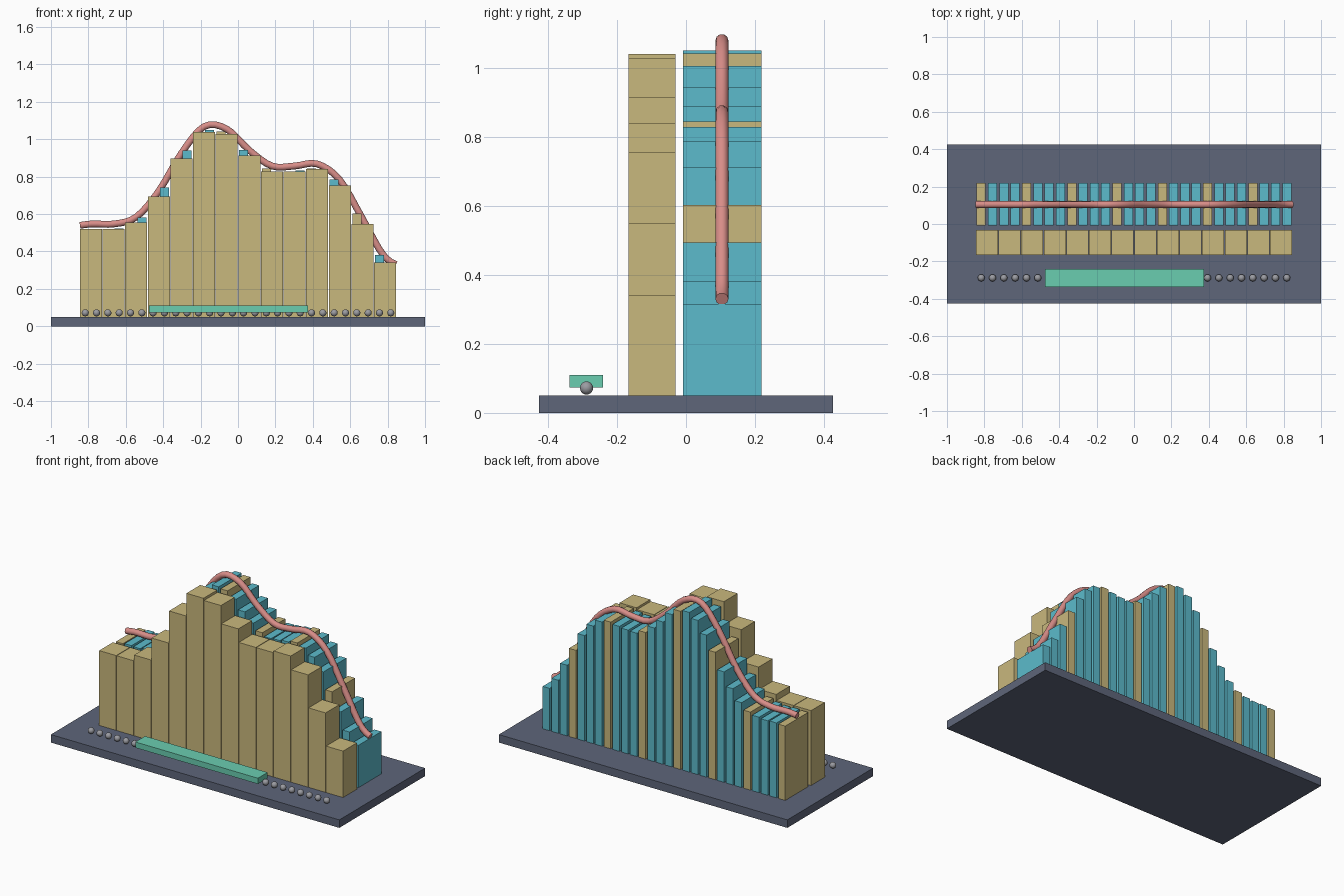
import bpy
import math

if "Cube" in bpy.data.objects:
    bpy.data.objects.remove(bpy.data.objects["Cube"])


def material(name, rgb):
    m = bpy.data.materials.new(name)
    lin = [((c / 255 + 0.055) / 1.055) ** 2.4 for c in rgb]
    m.diffuse_color = (*lin, 1)
    m.use_nodes = True
    m.node_tree.nodes["Principled BSDF"].inputs["Base Color"].default_value = m.diffuse_color
    return m


slate = material("slate", (94, 102, 122))
sand = material("sand", (201, 184, 125))
teal = material("teal_blue", (92, 187, 204))
rose = material("rose", (216, 141, 136))
steel = material("steel_grey", (155, 156, 162))
mint = material("mint", (106, 205, 176))


def box(name, lo, hi, mat):
    bpy.ops.mesh.primitive_cube_add(size=1, location=[(a + b) / 2 for a, b in zip(lo, hi)])
    ob = bpy.context.object
    ob.name = name
    ob.scale = [b - a for a, b in zip(lo, hi)]
    bpy.ops.object.transform_apply(location=False, rotation=False, scale=True)
    ob.data.materials.append(mat)
    return ob


# Height profile: knots one wide column apart, smoothly interpolated
STEP = 0.121
KNOTS = [0.47, 0.50, 0.519, 0.519, 0.556, 0.695, 0.897, 1.04, 1.027, 0.913,
         0.829, 0.829, 0.84, 0.754, 0.548, 0.341, 0.28, 0.22]


def height(x):
    u = x / STEP + 8.5
    i = min(max(int(math.floor(u)), 1), len(KNOTS) - 3)
    t = u - i
    a, b, c, d = KNOTS[i - 1:i + 3]
    return b + 0.5 * t * (c - a + t * (2 * a - 5 * b + 4 * c - d + t * (3 * (b - c) + d - a)))


# Base slab
box("base", (-1, -0.425, 0), (1, 0.425, 0.05), slate)

# Front row of wide columns
for i in range(14):
    x = (i - 6.5) * STEP
    box(f"wide_column_{i + 1}", (x - 0.0588, -0.167, 0.05), (x + 0.0588, -0.031, height(x)), sand)

# Back row of narrow columns (every fourth one sand) and a bead in front of each
for i in range(28):
    x = (i - 13.5) * STEP / 2
    box(f"narrow_column_{i + 1}", (x - 0.024, -0.009, 0.05), (x + 0.024, 0.218, height(x)),
        sand if i % 4 == 0 else teal)
    bpy.ops.mesh.primitive_uv_sphere_add(segments=16, ring_count=10, radius=0.019,
                                         location=(x, -0.288, 0.072))
    bead = bpy.context.object
    bead.name = f"bead_{i + 1}"
    bead.data.materials.append(steel)
    bpy.ops.object.shade_smooth()

# Slider bar over the beads
box("slider", (-0.476, -0.337, 0.074), (0.374, -0.241, 0.11), mint)

# Tube following the profile over the narrow columns
curve = bpy.data.curves.new("profile_tube", "CURVE")
curve.dimensions = "3D"
curve.bevel_depth = 0.019
curve.bevel_resolution = 3
curve.use_fill_caps = True
spline = curve.splines.new("POLY")
N = 56
spline.points.add(N)
for i, p in enumerate(spline.points):
    x = -0.845 + 1.69 * i / N
    p.co = (x, 0.104, height(x) + 0.028, 1)
curve.materials.append(rose)
tube = bpy.data.objects.new("profile_tube", curve)
bpy.context.collection.objects.link(tube)
bpy.ops.object.select_all(action="DESELECT")
tube.select_set(True)
bpy.context.view_layer.objects.active = tube
bpy.ops.object.convert(target="MESH")
bpy.ops.object.shade_smooth_by_angle(angle=math.radians(40))
